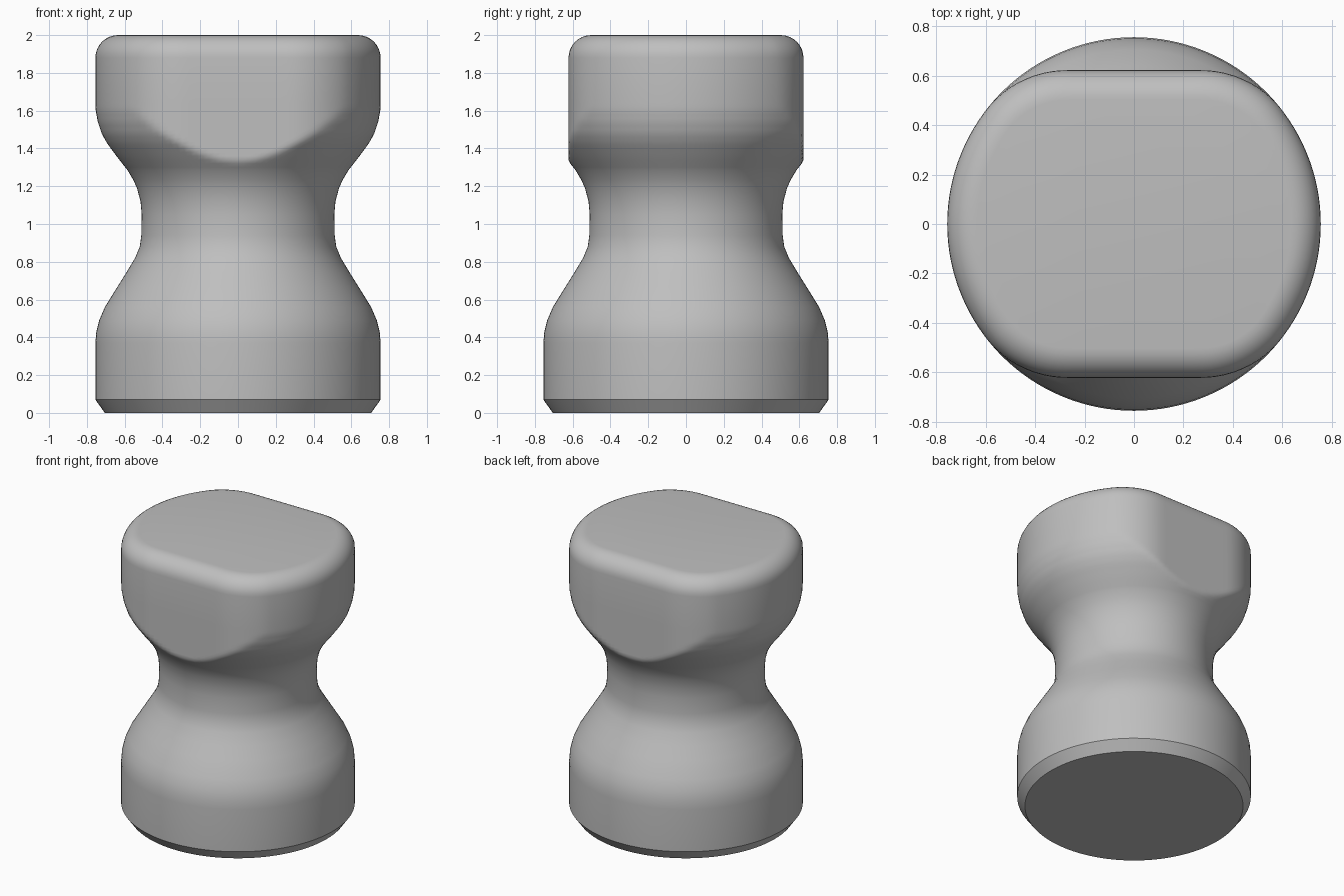
import bpy
import bmesh
import math

cube = bpy.data.objects.get("Cube")
if cube:
    bpy.data.objects.remove(cube)

SIDES = 128
RADIUS = 0.755      # full round radius
FLAT = 0.622        # distance of the two flats from the centre
CORNER_X = 0.27     # half length of the straight edge
CORNER = 0.418      # corner radius between flat and round side
FILLET = 0.12       # rounding of the top rim

# Turned profile (radius, height) from foot to head
PROFILE = [(0.705, 0), (RADIUS, 0.07), (RADIUS, 0.37), (0.75, 0.43), (0.735, 0.49),
           (0.705, 0.56), (0.64, 0.665), (0.59, 0.745), (0.545, 0.82), (0.52, 0.88),
           (0.512, 0.94), (0.51, 1.05), (0.516, 1.12), (0.535, 1.19), (0.555, 1.235),
           (0.585, 1.285), (0.64, 1.355), (0.695, 1.43), (0.722, 1.48),
           (0.742, 1.54), (0.753, 1.6), (RADIUS, 1.64), (RADIUS, 2)]


def turned_radius(z):
    for (r0, z0), (r1, z1) in zip(PROFILE, PROFILE[1:]):
        if z <= z1:
            return r0 + (r1 - r0) * (z - z0) / (z1 - z0)
    return PROFILE[-1][0]


def head_radius(angle, inset):
    """Distance to the head outline: round sides, two flats, soft corners."""
    c, s = abs(math.cos(angle)), abs(math.sin(angle))
    cy = FLAT - CORNER
    if s * CORNER_X <= c * cy:
        return RADIUS - inset
    r = (FLAT - inset) / s
    if r * c <= CORNER_X:
        return r
    along = CORNER_X * c + cy * s
    return along + math.sqrt(along ** 2 - CORNER_X ** 2 - cy ** 2 + (CORNER - inset) ** 2)


# Ring heights: profile steps, finer where the flats cut in, then the rim
neck = [(z, 0) for r, z in PROFILE if z < 1.29]
cut = [(1.3 + 0.02 * i, 0) for i in range(18)]
rim = []
for i in range(9):
    a = math.pi / 2 * i / 8
    rim.append((2 - FILLET + FILLET * math.sin(a), FILLET * (1 - math.cos(a))))

bm = bmesh.new()
rings = []
for z, inset in neck + cut + rim:
    ring = []
    for i in range(SIDES):
        a = 2 * math.pi * i / SIDES
        r = turned_radius(z)
        if z > 1.25:
            r = min(r, head_radius(a, inset))
        ring.append(bm.verts.new((r * math.cos(a), r * math.sin(a), z)))
    rings.append(ring)
for low, high in zip(rings, rings[1:]):
    for i in range(SIDES):
        j = (i + 1) % SIDES
        bm.faces.new((low[i], low[j], high[j], high[i]))
bm.faces.new(rings[0][::-1])
bm.faces.new(rings[-1])

mesh = bpy.data.meshes.new("knob_body")
bm.to_mesh(mesh)
bm.free()
body = bpy.data.objects.new("knob_body", mesh)
bpy.context.collection.objects.link(body)

# Plain grey material
grey = bpy.data.materials.new("plain_grey")
grey.use_nodes = True
color = (0.52, 0.52, 0.52, 1)
grey.diffuse_color = color
grey.node_tree.nodes["Principled BSDF"].inputs["Base Color"].default_value = color
mesh.materials.append(grey)

bpy.ops.object.select_all(action='DESELECT')
body.select_set(True)
bpy.context.view_layer.objects.active = body
bpy.ops.object.shade_smooth_by_angle(angle=math.radians(30))
